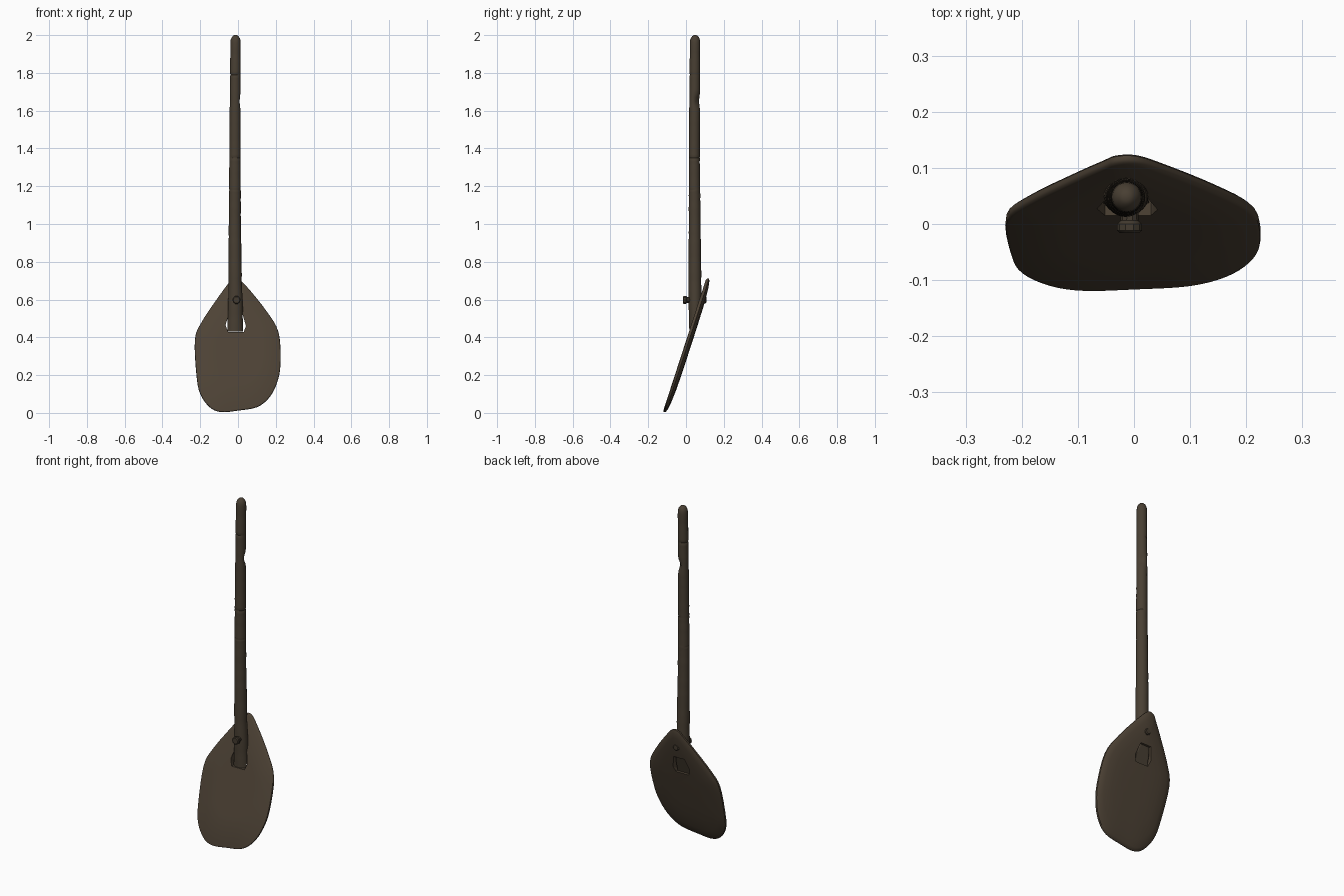
import bpy, bmesh, math, random
from mathutils import Vector

if "Cube" in bpy.data.objects:
    bpy.data.objects.remove(bpy.data.objects["Cube"])
random.seed(4)


def material(name, rgb):
    m = bpy.data.materials.new(name)
    m.diffuse_color = (*rgb, 1)
    m.use_nodes = True
    m.node_tree.nodes["Principled BSDF"].inputs["Base Color"].default_value = m.diffuse_color
    return m


BLADE = material("blade wood brown", (0.075, 0.055, 0.036))
HANDLE = material("handle wood brown", (0.066, 0.050, 0.033))
PEG = material("peg dark brown", (0.056, 0.043, 0.029))


def loft(name, rings, mat):
    """Skin a list of equal-length point rings and cap both ends."""
    bm = bmesh.new()
    vr = [[bm.verts.new(p) for p in ring] for ring in rings]
    n = len(vr[0])
    for a, b in zip(vr, vr[1:]):
        for i in range(n):
            bm.faces.new((a[i], a[(i + 1) % n], b[(i + 1) % n], b[i]))
    bm.faces.new(vr[0])
    bm.faces.new(vr[-1])
    bmesh.ops.recalc_face_normals(bm, faces=bm.faces)
    me = bpy.data.meshes.new(name)
    bm.to_mesh(me)
    bm.free()
    ob = bpy.data.objects.new(name, me)
    bpy.context.collection.objects.link(ob)
    me.materials.append(mat)
    return ob


def smooth(ob, angle=40):
    bpy.ops.object.select_all(action='DESELECT')
    ob.select_set(True)
    bpy.context.view_layer.objects.active = ob
    bpy.ops.object.shade_smooth_by_angle(angle=math.radians(angle))


def blade_y(z):
    return -0.122 + 0.325 * z


def lerp_table(table, z):
    for a, b in zip(table, table[1:]):
        if z <= b[0]:
            t = (z - a[0]) / (b[0] - a[0])
            return [p + (q - p) * t for p, q in zip(a[1:], b[1:])]
    return table[-1][1:]


# Blade outline in front view, rounded with a spline
outline = [(-0.035, 0.705), (0.0, 0.71), (0.045, 0.67), (0.15, 0.54), (0.215, 0.425),
           (0.225, 0.26), (0.207, 0.16), (0.165, 0.08), (0.10, 0.03), (0.0, 0.012),
           (-0.09, 0.004), (-0.15, 0.03), (-0.2, 0.10), (-0.22, 0.2), (-0.228, 0.39),
           (-0.19, 0.485), (-0.11, 0.605), (-0.055, 0.68)]
pts = []
N = len(outline)
for i in range(N):
    p0, p1, p2, p3 = [Vector(outline[(i + k) % N]) for k in (-1, 0, 1, 2)]
    for t in (0, 0.25, 0.5, 0.75):
        pts.append(0.5 * (2 * p1 + (p2 - p0) * t + (2 * p0 - 5 * p1 + 4 * p2 - p3) * t * t
                          + (3 * p1 - p0 - 3 * p2 + p3) * t ** 3))
centre = Vector((0, 0.36))
rings = []
for s, off in ((0.5, -0.002), (0.97, -0.002), (0.993, 0.001), (1.0, 0.006), (0.995, 0.013),
               (0.96, 0.019), (0.85, 0.026), (0.65, 0.031), (0.4, 0.033)):
    ring = []
    for p in pts:
        q = centre + (p - centre) * s
        ring.append((q.x, blade_y(q.y) + off, q.y))
    rings.append(ring)
blade = loft("blade", rings, BLADE)

# Mortise through the blade
hexa = [(-0.052, 0.428), (0.03, 0.428), (0.042, 0.46), (0.022, 0.53), (-0.046, 0.53), (-0.066, 0.465)]
cutter = loft("mortise_cutter", [[(x, y, z) for x, z in hexa] for y in (-0.2, 0.3)], BLADE)
cutter.hide_render = True
mod = blade.modifiers.new("mortise", 'BOOLEAN')
mod.operation = 'DIFFERENCE'
mod.solver = 'EXACT'
mod.object = cutter
bpy.context.view_layer.objects.active = blade
bpy.ops.object.modifier_apply(modifier=mod.name)
bpy.data.objects.remove(cutter)
smooth(blade)

# Handle: z, centre x, centre y, radius x, radius y
spine = [(0.43, -0.015, 0.050, 0.042, 0.033), (0.6, -0.014, 0.048, 0.038, 0.034),
         (0.7, -0.015, 0.047, 0.035, 0.034), (1.0, -0.017, 0.046, 0.032, 0.031),
         (1.35, -0.016, 0.044, 0.030, 0.029), (1.7, -0.015, 0.046, 0.028, 0.028),
         (1.97, -0.013, 0.048, 0.027, 0.027), (2.0, -0.013, 0.048, 0.026, 0.026)]
cracks = (1.18, 1.35, 1.79)
levels = [0.43 + 0.02 * i for i in range(77)] + [1.96, 1.975, 1.987, 1.996, 2.0]
for c in cracks:
    levels = [z for z in levels if abs(z - c) > 0.007] + [c - 0.005, c, c + 0.005]
rings = []
for z in sorted(levels):
    cx, cy, rx, ry = lerp_table(spine, z)
    k = 1 + random.uniform(-0.02, 0.02)
    if z > 1.965:
        k = max(0.25, math.sqrt(max(0, 1 - ((z - 1.965) / 0.036) ** 2)))
    ring = []
    for i in range(28):
        a = math.tau * i / 28
        f = k
        if z in cracks:
            f *= 0.93 if math.cos(a - z * 9) > -0.4 else 1
        # broken notch on the back right side
        f *= 1 - 0.5 * max(0, math.cos(a - math.pi / 4)) ** 2 * max(0, 1 - abs(z - 1.65) / 0.045)
        x, y = cx + rx * f * math.cos(a), cy + ry * f * math.sin(a)
        # foot is cut flush with the sloping blade
        if z < 0.62:
            y = min(y, blade_y(z) + 0.02)
        ring.append((x, y, z))
    rings.append(ring)
smooth(loft("handle", rings, HANDLE), 50)

# Peg fixing the handle to the blade
profile = [(-0.016, 0.017), (-0.012, 0.022), (0.0, 0.022), (0.006, 0.016), (0.09, 0.014),
           (0.096, 0.019), (0.104, 0.019), (0.108, 0.014)]
rings = [[(-0.008 + r * math.cos(math.tau * i / 10), y, 0.598 + r * math.sin(math.tau * i / 10))
          for i in range(10)] for y, r in profile]
smooth(loft("peg", rings, PEG), 35)
